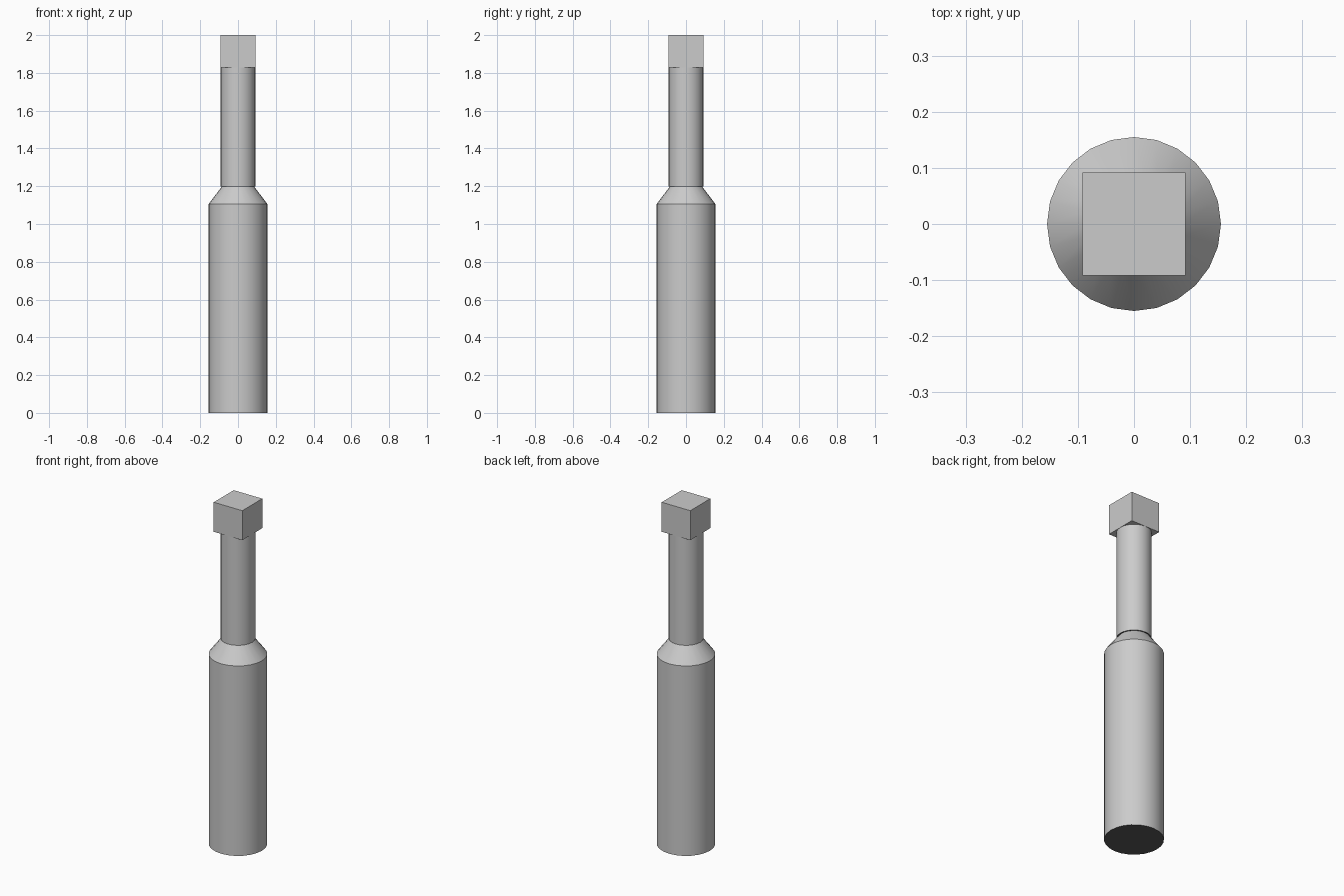
import bpy
import bmesh
from math import radians

old = bpy.data.objects.get("Cube")
if old:
    bpy.data.objects.remove(old, do_unlink=True)

SIDES = 24


def material(name, value):
    mat = bpy.data.materials.new(name)
    mat.use_nodes = True
    colour = (value, value, value, 1)
    mat.diffuse_color = colour
    mat.node_tree.nodes["Principled BSDF"].inputs["Base Color"].default_value = colour
    return mat


grey = material("plain grey", 0.6)
dark = material("near black", 0.1)


def finish(name, bm, materials):
    mesh = bpy.data.meshes.new(name)
    bm.to_mesh(mesh)
    bm.free()
    for mat in materials:
        mesh.materials.append(mat)
    obj = bpy.data.objects.new(name, mesh)
    bpy.context.collection.objects.link(obj)
    return obj


def round_part(name, r_low, r_high, z_low, z_high):
    bm = bmesh.new()
    bmesh.ops.create_cone(bm, cap_ends=True, segments=SIDES, radius1=r_low,
                          radius2=r_high, depth=z_high - z_low)
    bmesh.ops.translate(bm, verts=bm.verts, vec=(0, 0, (z_low + z_high) / 2))
    # Undersides are dark
    bm.normal_update()
    for face in bm.faces:
        face.material_index = int(face.normal.z < -0.9)
    obj = finish(name, bm, (grey, dark))
    bpy.ops.object.select_all(action="DESELECT")
    obj.select_set(True)
    bpy.context.view_layer.objects.active = obj
    bpy.ops.object.shade_smooth_by_angle(angle=radians(30))


# Handle, tapered shoulder and slim shaft
round_part("handle", 0.155, 0.155, 0, 1.107)
round_part("shoulder", 0.155, 0.084, 1.107, 1.2)
round_part("shaft", 0.092, 0.092, 1.198, 1.835)

# Square block on top
bm = bmesh.new()
bmesh.ops.create_cube(bm, size=1)
bmesh.ops.scale(bm, verts=bm.verts, vec=(0.184, 0.184, 0.172))
bmesh.ops.translate(bm, verts=bm.verts, vec=(0, 0, 1.914))
finish("square_head", bm, (grey,))
